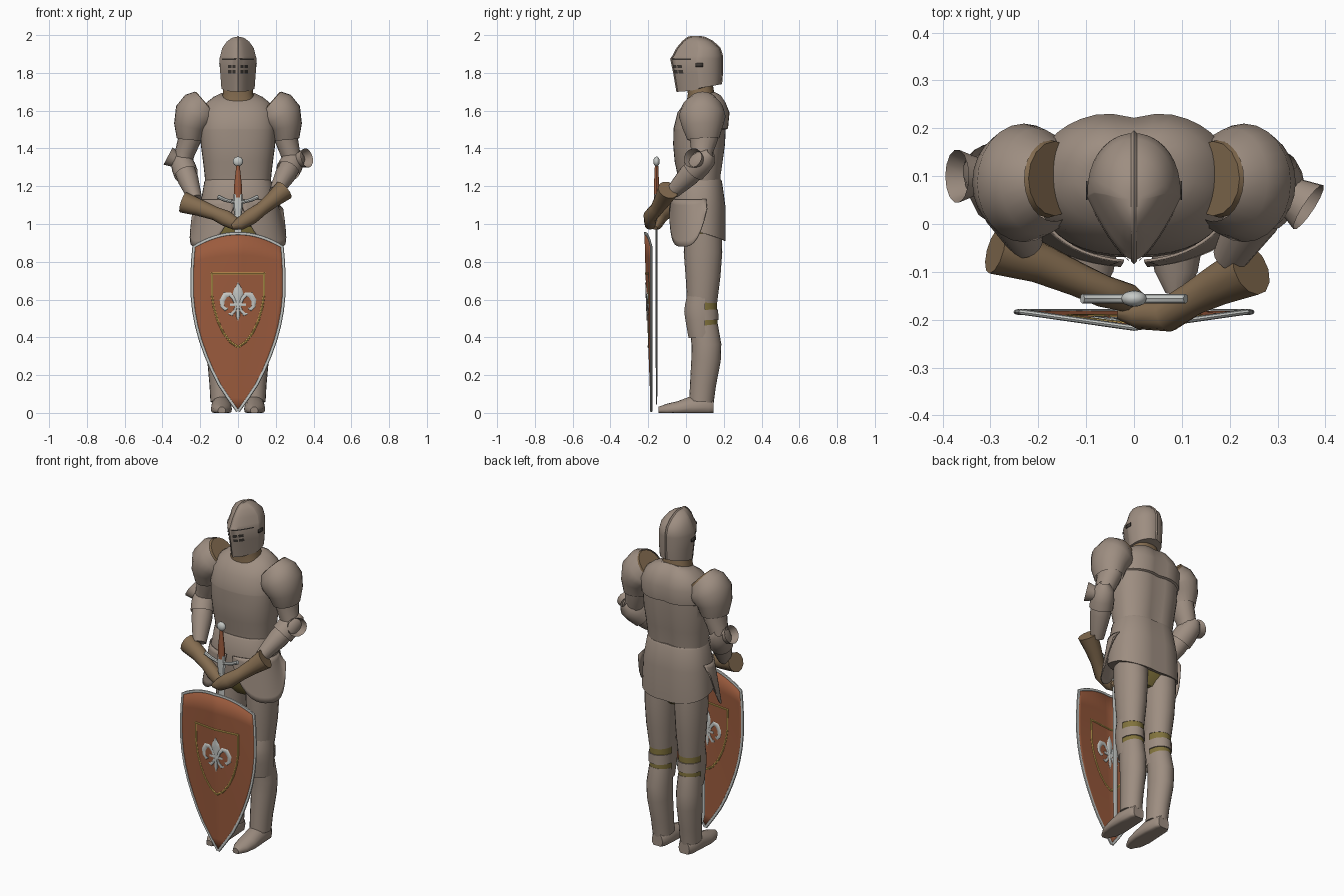
import bpy, bmesh
from math import sin, cos, pi, exp, radians, copysign
from mathutils import Vector


def material(name, r, g, b):
    m = bpy.data.materials.new(name)
    m.diffuse_color = (r, g, b, 1)
    return m


STEEL = material("warm_steel", .34, .27, .22)
LEATHER = material("brown_leather", .23, .15, .08)
RED = material("russet_paint", .33, .105, .047)
SILVER = material("silver", .56, .58, .56)
GOLD = material("gold", .58, .38, .09)
CLOTH = material("mustard_cloth", .22, .17, .045)
DARK = material("dark_opening", .05, .042, .036)


def grid(name, rows, mat, closed=False, caps=False, solid=0):
    """Skin a list of point rows."""
    bm = bmesh.new()
    vs = [[bm.verts.new(p) for p in row] for row in rows]
    n = len(rows[0])
    for a, b in zip(vs, vs[1:]):
        for i in range(n if closed else n - 1):
            j = (i + 1) % n
            bm.faces.new((a[i], a[j], b[j], b[i]))
    if caps:
        bm.faces.new(vs[0])
        bm.faces.new(vs[-1])
    bmesh.ops.recalc_face_normals(bm, faces=bm.faces)
    me = bpy.data.meshes.new(name)
    bm.to_mesh(me)
    bm.free()
    me.materials.append(mat)
    me.shade_smooth()
    me.set_sharp_from_angle(angle=radians(38))
    ob = bpy.data.objects.new(name, me)
    bpy.context.collection.objects.link(ob)
    if solid:
        mod = ob.modifiers.new("thickness", 'SOLIDIFY')
        mod.thickness, mod.offset = solid, 0
    return ob


def tube(name, pts, mat, ref=(0, 1, 0), n=16, caps=True, arc=None):
    """Elliptical tube through (x, y, z, radius_a, radius_b); arc gives an open shell."""
    P = [Vector(p[:3]) for p in pts]
    rows = []
    for i, p in enumerate(P):
        t = (P[min(i + 1, len(P) - 1)] - P[max(i - 1, 0)]).normalized()
        s = t.cross(Vector(ref)).normalized()
        b = s.cross(t)
        a0, a1 = arc or (0, 2 * pi)
        angles = [a0 + (a1 - a0) * k / (n - 1 if arc else n) for k in range(n)]
        rows.append([p + s * pts[i][3] * cos(a) + b * pts[i][4] * sin(a) for a in angles])
    return grid(name, rows, mat, not arc, caps and not arc)


def loft(name, table, mat, n=36, nose=False, groove=0, caps=True):
    """Stack of level sections: z, half width, front y, back y, tilt."""
    rows = []
    for z, rx, yf, yb, tilt in table:
        row = []
        for k in range(n):
            c, s = cos(2 * pi * k / n), sin(2 * pi * k / n)
            x = rx * (c if nose else copysign(abs(c) ** .85, c))
            m, h = (yf + yb) / 2, (yb - yf) / 2
            if nose and s < 0:
                y = m - h * (1 - abs(x / rx) ** 1.5)
            else:
                y = m + h * copysign(abs(s) ** .85, s)
            if s > 0:
                y -= groove * s * exp(-(x / .04) ** 2)
            row.append((x, y, z + tilt * s))
        rows.append(row)
    return grid(name, rows, mat, True, caps)


def lerp(x, table):
    for (a, u), (b, v) in zip(table, table[1:]):
        if x <= b:
            return u + (v - u) * max(0, (x - a) / (b - a))
    return table[-1][1]


# Helmet with medial ridge
HELM = [(1.72, .088, -.045, .185, .02), (1.80, .094, -.062, .19, 0), (1.875, .098, -.078, .19, 0),
        (1.89, .094, -.066, .19, 0), (1.93, .084, -.045, .178, 0), (1.965, .06, -.015, .14, 0),
        (1.985, .033, .01, .10, 0), (1.99, .012, .03, .075, 0)]
loft("helmet", HELM, STEEL, nose=True)
ridge = [(0, r[2], r[0] - r[4], .006, .006) for r in HELM]
ridge += [(0, r[3], r[0] + r[4], .006, .006) for r in reversed(HELM)]
tube("helmet_ridge", ridge, STEEL, ref=(1, 0, 0), n=4)


def visor_point(x, z):
    rx, yf, yb = (lerp(z, [(r[0], r[k]) for r in HELM]) for k in (1, 2, 3))
    return (x, (yf + yb) / 2 - (yb - yf) / 2 * (1 - abs(x / rx) ** 1.5) - .004, z)


# Visor openings and side vents
for sx in (-1, 1):
    for x0, x1, z0, z1 in [(.01, .085, 1.868, 1.875), (.012, .03, 1.825, 1.842), (.034, .052, 1.825, 1.842),
                           (.012, .03, 1.797, 1.814), (.034, .052, 1.797, 1.814)]:
        xs = [sx * (x0 + (x1 - x0) * k / 5) for k in range(6)]
        grid("visor_opening", [[visor_point(x, z) for x in xs] for z in (z0, z1)], DARK)
    grid("side_vent", [[(sx * .099, y, z) for y in (.05, .09)] for z in (1.832, 1.852)], DARK, solid=.003)

# Neck, cuirass and skirt
loft("neck_leather", [(1.62, .10, 0, .16, 0), (1.69, .08, .01, .15, 0), (1.75, .075, .0, .14, 0)], LEATHER)
loft("cuirass", [(1.20, .172, -.04, .185, 0), (1.26, .177, -.045, .19, 0), (1.33, .185, -.06, .20, 0),
                 (1.42, .197, -.068, .212, 0), (1.50, .2, -.066, .216, 0), (1.505, .202, -.066, .228, 0),
                 (1.59, .2, -.045, .236, 0), (1.645, .165, -.005, .215, 0), (1.672, .13, .02, .19, .01),
                 (1.685, .10, .03, .16, .015)], STEEL, groove=.014)
loft("armour_skirt", [(1.235, .172, -.045, .19, 0), (1.225, .178, -.052, .195, 0), (1.10, .2, -.07, .212, 0),
                      (.955, .208, -.062, .212, -.045)], STEEL, groove=.008)
loft("hip_cloth", [(1.0, .17, -.03, .17, 0), (.92, .165, -.02, .17, 0), (.86, .10, .03, .13, 0)], CLOTH)

# Hanging hip plates
for sx in (-1, 1):
    rows = []
    for i in range(9):
        f, row = i / 8, []
        for j in range(17):
            u = j / 8 - 1
            a = radians(-32 + 52 * u)
            low = .88 + .20 * abs(u) ** 3
            row.append((sx * (.203 + .05 * f) * cos(a), .06 + (.138 + .01 * f) * sin(a), 1.13 + (low - 1.13) * f))
        rows.append(row)
    grid("hip_plate", rows, STEEL, solid=.006)

# Legs
for sx in (-1, 1):
    def leg(name, pts, mat, **kw):
        return tube(name, [(sx * x, y, z, a, b) for x, y, z, a, b in pts], mat, **kw)
    leg("thigh_plate", [(.098, .09, .95, .088, .10), (.098, .09, .85, .086, .102), (.097, .09, .72, .08, .092),
                        (.095, .085, .585, .068, .08)], STEEL, n=20)
    leg("knee_cloth", [(.095, .088, .61, .065, .076), (.095, .092, .5, .062, .073), (.095, .095, .41, .062, .074)], CLOTH)
    leg("knee_strap", [(.095, .09, .545, .067, .08), (.095, .092, .49, .068, .08)], STEEL)
    leg("knee_plate", [(.095, .082, .615, .07, .078), (.095, .08, .57, .073, .086), (.095, .08, .535, .074, .09),
                       (.095, .08, .49, .074, .083), (.095, .085, .40, .066, .072)], STEEL, arc=(pi - .25, 2 * pi + .25))
    leg("shin_plate", [(.095, .095, .46, .062, .074), (.098, .108, .36, .068, .079), (.097, .106, .28, .066, .078),
                       (.092, .09, .15, .059, .069), (.09, .082, .06, .056, .065)], STEEL, n=20)
    foot = leg("foot_armour", [(.088, .145, .03, .035, .045), (.088, .12, .03, .05, .06), (.088, .04, .03, .054, .062),
                               (.088, -.04, .02, .056, .042), (.088, -.10, .015, .045, .033),
                               (.086, -.145, .012, .02, .02)], STEEL, ref=(0, 0, 1))
    for v in foot.data.vertices:
        v.co.z = max(v.co.z, 0)

# Shoulders, arms and gauntlets: the two arms are posed slightly differently
ARMS = [
    (-1, (-.295, .10, 1.32), (-.225, -.04, 1.13), (-.37, .10, 1.36),
     [(-.29, -.055, 1.115, .056, .05), (-.20, -.08, 1.085, .044, .043), (-.12, -.115, 1.055, .036, .036),
      (-.065, -.14, 1.03, .042, .034), (-.01, -.155, 1.0, .034, .03), (.02, -.165, .98, .012, .015)]),
    (1, (.29, .085, 1.33), (.2, -.07, 1.17), (.365, .035, 1.35),
     [(.245, -.095, 1.18, .056, .056), (.18, -.125, 1.125, .042, .045), (.125, -.155, 1.08, .036, .036),
      (.07, -.19, 1.04, .042, .036), (.01, -.19, 1.0, .034, .03), (-.03, -.185, .985, .014, .016)])]
for sx, elbow, wrist, wing, glove in ARMS:
    tube("shoulder_plate", [(sx * .17, .09, 1.63, .092, .085), (sx * .20, .088, 1.605, .112, .112),
                            (sx * .23, .086, 1.57, .112, .124), (sx * .25, .088, 1.515, .09, .108),
                            (sx * .255, .092, 1.45, .07, .085)], STEEL, n=24, caps=False)
    tube("shoulder_lining", [(sx * .165, .095, 1.635, .085, .078), (sx * .18, .095, 1.622, .09, .082)], LEATHER)
    E, W, F = Vector(elbow), Vector(wrist), Vector(wing)
    tube("upper_arm", [(sx * .245, .09, 1.55, .07, .085), (sx * .255, .095, 1.45, .062, .075),
                       (E.x * .95, E.y, 1.38, .053, .058), (E.x, E.y, E.z, .05, .052)], STEEL)
    mid = E.lerp(W, .45)
    tube("forearm_plate", [(*E.lerp(W, -.2), .03, .03), (*E, .055, .055), (*mid, .055, .058), (*W, .036, .038)], STEEL)
    # elbow cap overlapping the forearm, with a flared outer cup
    tube("elbow_cap", [(*E.lerp(W, -.3), .025, .025), (*E.lerp(W, -.15), .055, .058), (*E.lerp(W, .1), .064, .066),
                       (*E.lerp(W, .3), .064, .066)], STEEL, caps=False)
    tube("elbow_wing", [(*E, .035, .035), (*E.lerp(F, .55), .042, .042), (*F, .052, .056)], STEEL, caps=False, n=14)
    tube("gauntlet", glove, LEATHER, n=12)

# Sword held point down
tube("sword_blade", [(0, -.156, .04, .002, .001), (0, -.156, .09, .014, .004), (0, -.156, 1.1, .02, .005)], SILVER, n=4)
tube("sword_collar", [(0, -.156, 1.05, .02, .01), (0, -.156, 1.10, .027, .013), (0, -.156, 1.16, .024, .013)], SILVER, n=8)
tube("sword_guard", [(x, -.156, 1.115 + 2.6 * x * x, .008 + .03 * abs(x), .010)
                     for x in (-.108, -.07, -.03, 0, .03, .07, .108)], SILVER, n=8)
tube("sword_grip", [(0, -.156, 1.14, .02, .013), (0, -.156, 1.2, .021, .014), (0, -.156, 1.31, .009, .009)], RED, n=12)
tube("sword_pommel", [(0, -.156, 1.331 - .026 * cos(a * pi / 8), .026 * sin(a * pi / 8) + .001, .016 * sin(a * pi / 8) + .001)
                      for a in range(9)], SILVER)

# Shield: pointed, with a shallow central keel
WIDTH = [(.01, .002), (.08, .052), (.15, .098), (.22, .134), (.30, .168), (.38, .197), (.46, .219), (.54, .234),
         (.62, .242), (.72, .243), (.80, .24), (.88, .233)]


def shield_y(x, z):
    u = min(1, abs(x) / lerp(z, WIDTH))
    return -.184 - .036 * (1 - u) * min(z, .95) / .95


def shield_point(u, z):
    x = u * lerp(z, WIDTH)
    return (x, shield_y(x, z), z + .07 * (1 - u * u) * max(0, (z - .72) / .16))


grid("shield_board", [[shield_point(k / 10 - 1, z) for k in range(21)] for z, w in WIDTH], RED, solid=.005)
rim = [shield_point(-1, z) for z, w in WIDTH] + [shield_point(k / 8 - 1, .88) for k in range(1, 16)]
rim += [shield_point(1, z) for z, w in reversed(WIDTH)]
tube("shield_rim", [(*p, .009, .006) for p in rim], SILVER, n=8)


def emblem(name, pts, mat):
    """Flat stroke on the shield from (x, z, half thickness)."""
    tube(name, [(x, shield_y(x, z), z, r, .006) for x, z, r in pts], mat, n=8)


# Gold inner border
for sx in (-1, 1):
    emblem("gold_border_side", [(sx * x, z, .007) for x, z in
           [(.138, .742), (.137, .62), (.128, .56), (.108, .49), (.078, .425), (.04, .375), (0, .348)]], GOLD)
    emblem("gold_border_top", [(0, .738, .007), (sx * .07, .738, .007), (sx * .144, .738, .007)], GOLD)
    # Lily ornament: side petals and lower curls
    emblem("lily_side_petal", [(sx * x, z, r) for x, z, r in
           [(.012, .575, .008), (.022, .605, .011), (.042, .628, .014), (.066, .624, .018), (.083, .595, .016),
            (.082, .565, .012), (.066, .548, .011), (.054, .555, .005)]], SILVER)
    emblem("lily_lower_curl", [(sx * x, z, r) for x, z, r in
           [(.01, .565, .006), (.018, .54, .009), (.034, .522, .011), (.05, .525, .005)]], SILVER)
emblem("lily_centre_petal", [(0, .488, .002), (0, .515, .013), (0, .55, .009), (0, .59, .012), (0, .63, .028),
                             (0, .655, .022), (0, .69, .002)], SILVER)
emblem("lily_band", [(-.042, .573, .009), (0, .573, .009), (.042, .573, .009)], SILVER)
